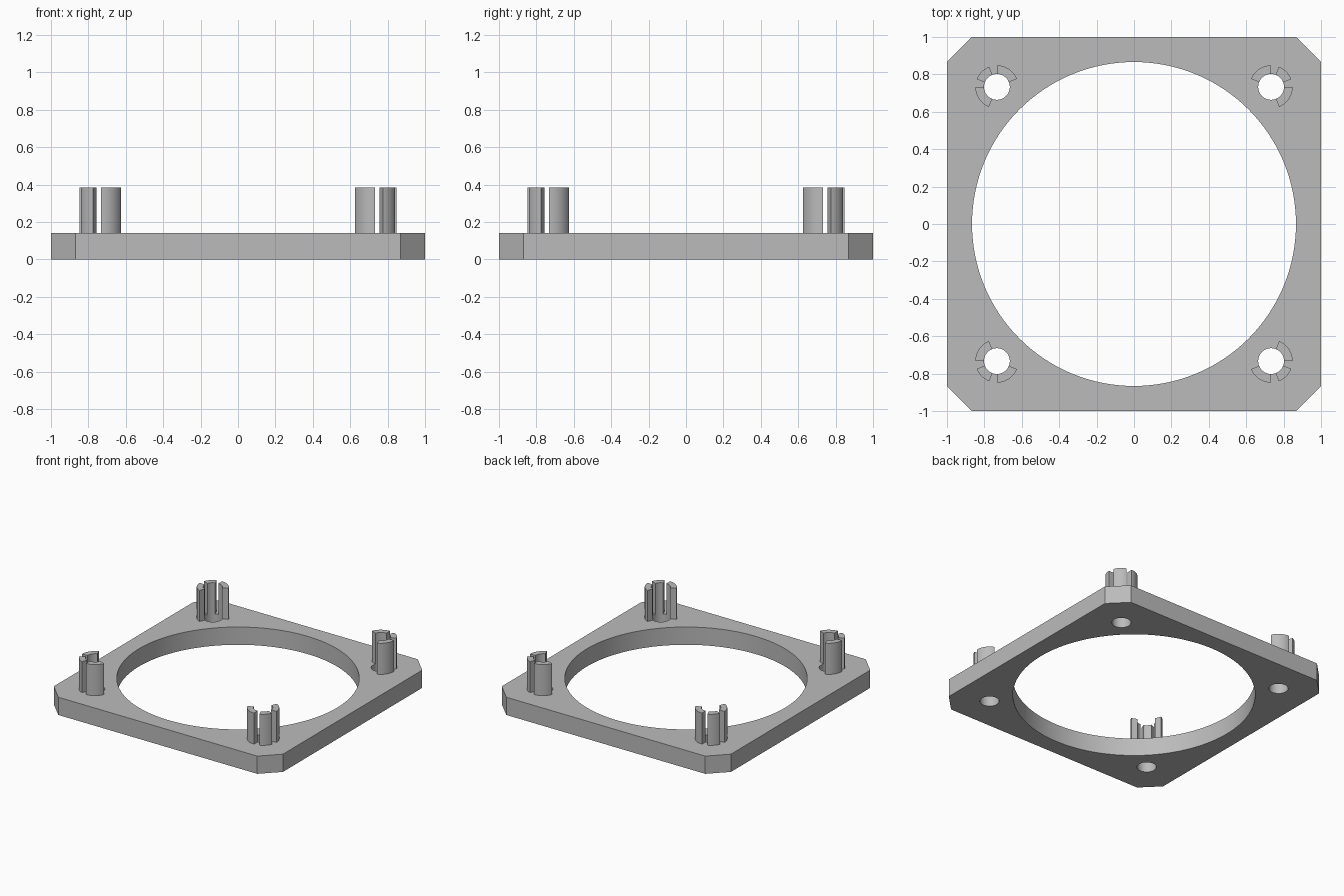
import bpy
from math import cos, sin, radians, pi

if "Cube" in bpy.data.objects:
    bpy.data.objects.remove(bpy.data.objects["Cube"])

PLATE_TOP = 0.14
PEG_TOP = 0.385
PEG = 0.733          # peg offset from the centre
PEG_R, BORE_R = 0.115, 0.069
OPENING_R = 0.866

grey = bpy.data.materials.new("plain grey")
grey.use_nodes = True
colour = (0.5, 0.5, 0.5, 1)
grey.diffuse_color = colour
grey.node_tree.nodes["Principled BSDF"].inputs["Base Color"].default_value = colour


def arc(cx, cy, r, start, end, steps):
    """Points along an arc, angles in degrees."""
    angles = [radians(start + (end - start) * i / steps) for i in range(steps + 1)]
    return [(cx + r * cos(a), cy + r * sin(a)) for a in angles]


def circle(cx, cy, r, sides):
    return arc(cx, cy, r, 0, 360, sides)[:-1]


def extrude(name, loops, bottom, top):
    """Fill flat closed loops (inner loops become holes) and extrude upward."""
    curve = bpy.data.curves.new(name, "CURVE")
    curve.dimensions = "2D"
    curve.fill_mode = "BOTH"
    curve.extrude = (top - bottom) / 2
    for loop in loops:
        spline = curve.splines.new("POLY")
        spline.points.add(len(loop) - 1)
        for point, (x, y) in zip(spline.points, loop):
            point.co = (x, y, 0, 1)
        spline.use_cyclic_u = True
    obj = bpy.data.objects.new(name, curve)
    bpy.context.collection.objects.link(obj)
    obj.location.z = (top + bottom) / 2
    bpy.ops.object.select_all(action="DESELECT")
    obj.select_set(True)
    bpy.context.view_layer.objects.active = obj
    bpy.ops.object.convert(target="MESH")
    obj = bpy.context.view_layer.objects.active
    obj.data.materials.clear()
    obj.data.materials.append(grey)
    bpy.ops.object.shade_smooth_by_angle(angle=radians(30))
    return obj


corners = [(1, 1, "back_left"), (-1, 1, "back_right"),
           (-1, -1, "front_right"), (1, -1, "front_left")]

# Square plate with clipped corners, a large round opening and four bores
c = 0.868
outline = [(1, c), (c, 1), (-c, 1), (-1, c), (-1, -c), (-c, -1), (c, -1), (1, -c)]
bores = [circle(sx * PEG, sy * PEG, BORE_R, 48) for sx, sy, _ in corners]
extrude("plate", [outline, circle(0, 0, OPENING_R, 128)] + bores, 0, PLATE_TOP)

# Split pegs: three curved prongs around each bore, open toward the centre
prongs = [("inner_prong_a", -68, 0), ("corner_prong", 21, 69), ("inner_prong_b", 90, 158)]
for sx, sy, corner in corners:
    for label, start, end in prongs:
        ring = arc(0, 0, PEG_R, start, end, 14) + arc(0, 0, BORE_R, end, start, 14)
        shape = [(sx * (PEG + x), sy * (PEG + y)) for x, y in ring]
        extrude(f"{corner}_{label}", [shape], PLATE_TOP, PEG_TOP)
